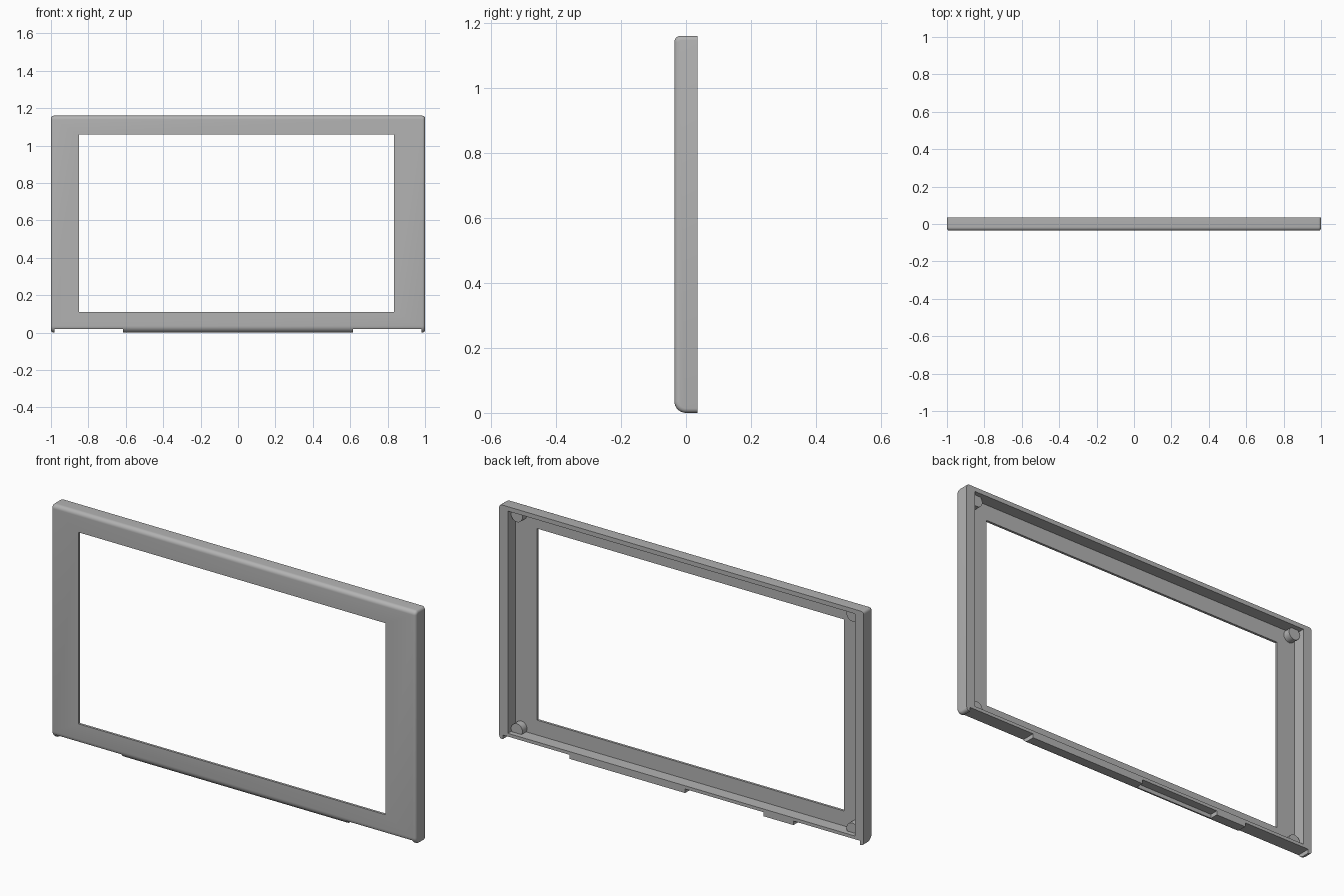
import bpy, bmesh, math

default = bpy.data.objects.get("Cube")
if default:
    bpy.data.objects.remove(default, do_unlink=True)

grey = bpy.data.materials.new("light_grey_plastic")
grey.use_nodes = True
colour = (0.45, 0.45, 0.45, 1)
grey.diffuse_color = colour
grey.node_tree.nodes["Principled BSDF"].inputs["Base Color"].default_value = colour

FRONT, BACK, TOP = -0.036, 0.036, 1.16
FLOOR = 0.02          # underside of the bottom wall beside the lip
PANEL = FRONT + 0.012  # rear face of the front panel


def finish(name, bm):
    bmesh.ops.recalc_face_normals(bm, faces=bm.faces)
    mesh = bpy.data.meshes.new(name)
    bm.to_mesh(mesh)
    bm.free()
    mesh.materials.append(grey)
    obj = bpy.data.objects.new(name, mesh)
    bpy.context.collection.objects.link(obj)
    return obj


def box(name, x, y, z):
    bm = bmesh.new()
    bmesh.ops.create_cube(bm, size=1)
    for v in bm.verts:
        v.co = [r[0] if c < 0 else r[1] for c, r in zip(v.co, (x, y, z))]
    return finish(name, bm)


def cylinder(name, x, z, radius, y0, y1):
    bm = bmesh.new()
    bmesh.ops.create_cone(bm, cap_ends=True, segments=32, radius1=radius,
                          radius2=radius, depth=y1 - y0)
    for v in bm.verts:
        v.co = (x + v.co.x, (y0 + y1) / 2 + v.co.z, z + v.co.y)
    return finish(name, bm)


def combine(target, tool, operation):
    mod = target.modifiers.new(tool.name, "BOOLEAN")
    mod.object, mod.operation, mod.solver = tool, operation, "EXACT"
    bpy.context.view_layer.objects.active = target
    bpy.ops.object.modifier_apply(modifier=mod.name)
    bpy.data.objects.remove(tool, do_unlink=True)


def arc(cy, cz, r, start, steps=8):
    angles = [math.radians(start + 90 * i / steps) for i in range(steps + 1)]
    return [(cy + r * math.cos(a), cz + r * math.sin(a)) for a in angles]


# Outer shell: rounded side profile swept across the width
profile = [(BACK, 0), (BACK, TOP)]
profile += arc(FRONT + 0.02, TOP - 0.02, 0.02, 90)
profile += arc(FRONT + 0.036, 0.036, 0.036, 180)
bm = bmesh.new()
cap = bm.faces.new([bm.verts.new((-1, y, z)) for y, z in profile])
sweep = bmesh.ops.extrude_face_region(bm, geom=[cap])
for v in sweep["geom"]:
    if isinstance(v, bmesh.types.BMVert):
        v.co.x = 1
# Soften the end outlines, leaving the back edge sharp
ends = [e for e in bm.edges
        if abs(e.verts[0].co.x - e.verts[1].co.x) < 0.01
        and not all(v.co.y > BACK - 0.001 for v in e.verts)]
bmesh.ops.recalc_face_normals(bm, faces=bm.faces)
bmesh.ops.bevel(bm, geom=ends, offset=0.014, segments=4, profile=0.5,
                affect="EDGES", clamp_overlap=True)
frame = finish("screen_bezel", bm)

# Hollow back, screen opening and underside notches
cuts = [
    box("cavity", (-0.952, 0.952), (PANEL, 0.2), (0.036, TOP - 0.022)),
    box("opening", (-0.85, 0.835), (-0.2, 0.2), (0.11, 1.06)),
    box("left_notch", (0.615, 0.98), (-0.2, 0.2), (-0.1, FLOOR)),
    box("right_notch", (-0.98, -0.615), (-0.2, 0.2), (-0.1, FLOOR)),
    box("rear_notch", (-0.45, -0.02), (-0.005, 0.2), (-0.1, FLOOR)),
]
for cut in cuts:
    combine(frame, cut, "DIFFERENCE")

# Corner screw posts inside and screw holes in the rim
for x in (-1, 1):
    for z in (0.052, 1.114):
        post = cylinder("screw_post", 0.92 * x, z, 0.031, PANEL - 0.004, 0.012)
        combine(frame, post, "UNION")
        for name, px, r, y0 in (("post_hole", 0.92, 0.016, PANEL + 0.004),
                                ("rim_hole", 0.977, 0.014, 0)):
            combine(frame, cylinder(name, px * x, z, r, y0, 0.2), "DIFFERENCE")

frame.select_set(True)
bpy.context.view_layer.objects.active = frame
bpy.ops.object.shade_smooth_by_angle(angle=math.radians(35))
